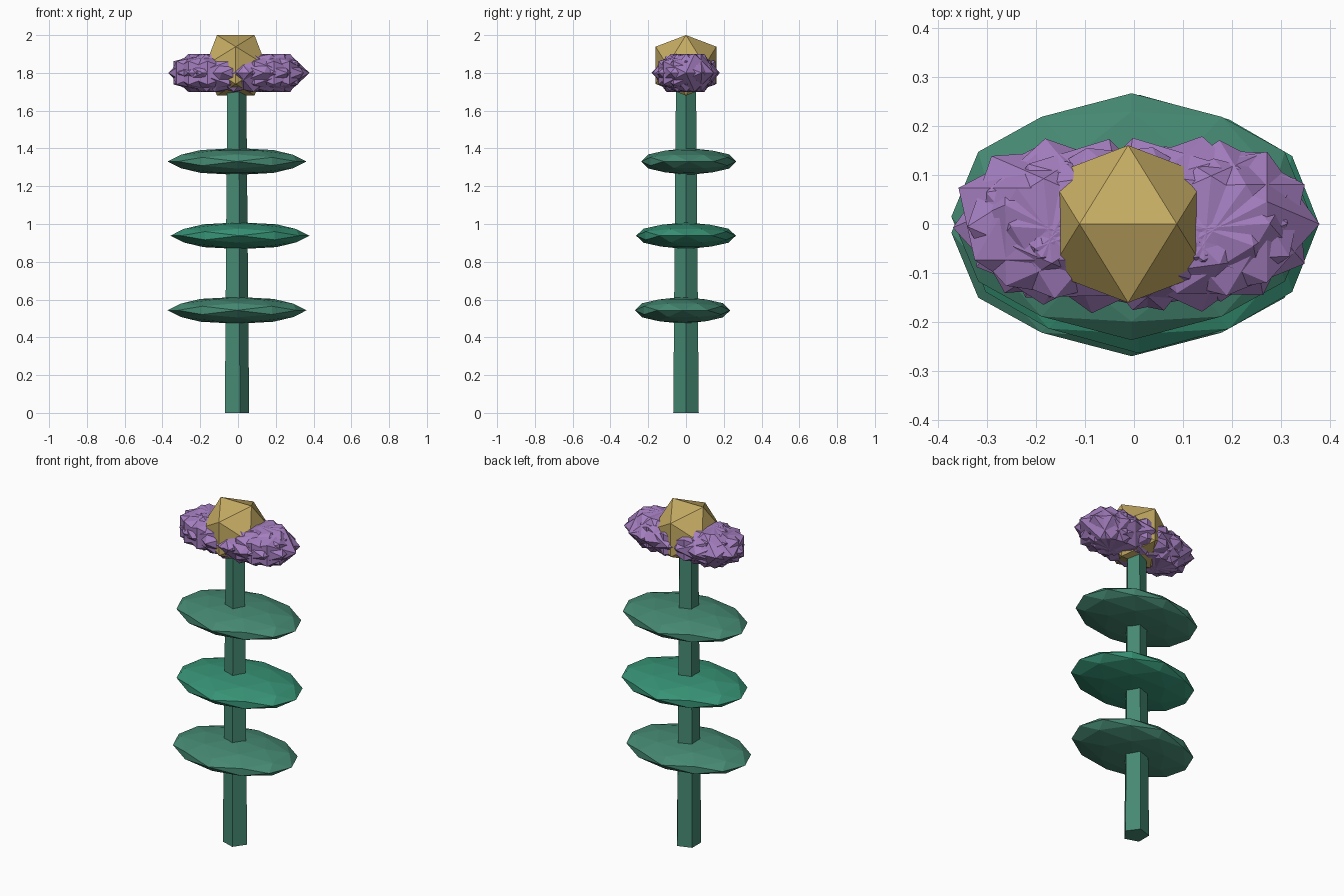
import bpy, bmesh, math
from mathutils import Matrix

if "Cube" in bpy.data.objects:
    bpy.data.objects.remove(bpy.data.objects["Cube"])

CX = -0.012  # plant axis


def material(name, rgb):
    m = bpy.data.materials.new(name)
    m.diffuse_color = (*rgb, 1)
    m.use_nodes = True
    m.node_tree.nodes["Principled BSDF"].inputs["Base Color"].default_value = m.diffuse_color
    return m


green = material("stem_green", (0.060, 0.250, 0.170))
leaf_green = material("leaf_green", (0.038, 0.290, 0.179))
purple = material("petal_purple", (0.370, 0.208, 0.520))
gold = material("centre_gold", (0.56, 0.41, 0.125))

# tilt that puts an icosahedron edge on top, running along x
TILT = Matrix.Rotation(-math.radians(31.717), 4, 'Y')


def finish(name, bm, mat):
    me = bpy.data.meshes.new(name)
    bm.to_mesh(me)
    bm.free()
    me.materials.append(mat)
    ob = bpy.data.objects.new(name, me)
    bpy.context.collection.objects.link(ob)
    return ob


def faceted_ball(name, centre, size, detail, mat, spin=Matrix.Identity(4)):
    bm = bmesh.new()
    bmesh.ops.create_icosphere(bm, subdivisions=detail, radius=1)
    xf = Matrix.Translation(centre) @ Matrix.Diagonal((*size, 1)) @ spin @ TILT
    bmesh.ops.transform(bm, matrix=xf, verts=bm.verts)
    return finish(name, bm, mat)


# five-sided tapered stem, one corner towards +x
bm = bmesh.new()
H = 1.72
rings = []
for z, r in ((0, 0.071), (H, 0.056)):
    rings.append([bm.verts.new((CX + r * math.cos(k * math.tau / 5),
                                r * math.sin(k * math.tau / 5), z)) for k in range(5)])
for k in range(5):
    j = (k + 1) % 5
    bm.faces.new((rings[0][k], rings[0][j], rings[1][j], rings[1][k]))
bm.faces.new(rings[0][::-1])
bm.faces.new(rings[1])
finish("stem", bm, green)

# three flattened leaf tiers
for i, (x, y, z, ry, mat) in enumerate(((-0.005, -0.018, 0.543, 0.252, green),
                                        (0.010, 0.0, 0.938, 0.264, leaf_green),
                                        (-0.005, 0.015, 1.331, 0.252, green))):
    faceted_ball(f"leaf_{i + 1}", (x, y, z), (0.368, ry, 0.071), 2, mat)

# ring of overlapping angular petals, each turned before being flattened
N = 20
for i in range(N):
    a = i * math.tau / N
    spin = Matrix.Rotation(a * 1.5 + math.radians(31.7), 4, 'Z')
    faceted_ball(f"petal_{i + 1}",
                 (0.185 * math.cos(a), 0.02 * math.sin(a), 1.8),
                 (0.194, 0.165, 0.1176), 1, purple, spin)

# flower centre
faceted_ball("flower_centre", (CX, 0, 1.84), (0.189, 0.189, 0.188), 1, gold)
